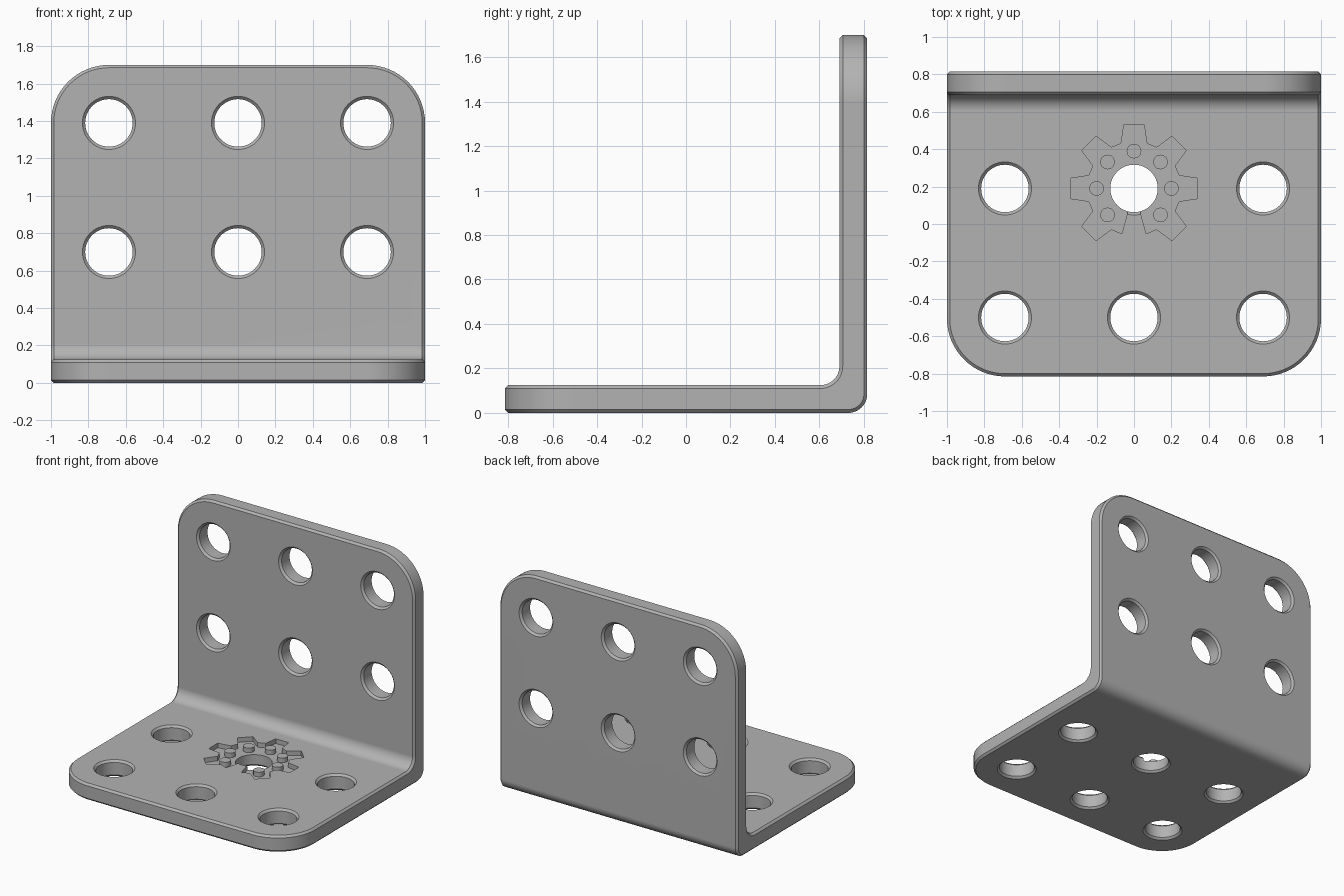
import bpy
import bmesh
from math import sin, cos, radians, pi
from mathutils import Matrix, Vector

default = bpy.data.objects.get("Cube")
if default:
    bpy.data.objects.remove(default, do_unlink=True)

WIDTH, DEPTH, HEIGHT, THICK = 2.0, 1.63, 1.70, 0.125
CHAMFER, HOLE_R, PITCH = 0.015, 0.127, 0.69
FRONT, BACK = -DEPTH / 2, DEPTH / 2
INNER = BACK - THICK
POCKET_DEPTH = 0.035
GEAR_Y = 0.19

grey = bpy.data.materials.new("plain grey")
grey.use_nodes = True
grey.diffuse_color = (0.45, 0.45, 0.45, 1)
grey.node_tree.nodes["Principled BSDF"].inputs["Base Color"].default_value = grey.diffuse_color


def finish(bm, name):
    bmesh.ops.recalc_face_normals(bm, faces=bm.faces)
    mesh = bpy.data.meshes.new(name)
    bm.to_mesh(mesh)
    bm.free()
    mesh.materials.append(grey)
    obj = bpy.data.objects.new(name, mesh)
    bpy.context.collection.objects.link(obj)
    return obj


def extrude_polygon(bm, points, direction):
    face = bm.faces.new([bm.verts.new(p) for p in points])
    extruded = bmesh.ops.extrude_face_region(bm, geom=[face])["geom"]
    moved = [v for v in extruded if isinstance(v, bmesh.types.BMVert)]
    bmesh.ops.translate(bm, verts=moved, vec=direction)
    bmesh.ops.recalc_face_normals(bm, faces=bm.faces)


def round_edges(bm, test, radius, segments):
    edges = [e for e in bm.edges if test((e.verts[0].co + e.verts[1].co) / 2,
                                         e.verts[1].co - e.verts[0].co)]
    bmesh.ops.bevel(bm, geom=edges, offset=radius, segments=segments,
                    profile=0.5, affect='EDGES')


def select_only(obj):
    bpy.ops.object.select_all(action='DESELECT')
    obj.select_set(True)
    bpy.context.view_layer.objects.active = obj


def apply(obj, modifier):
    select_only(obj)
    bpy.ops.object.modifier_apply(modifier=modifier.name)


def cut(obj, cutter):
    cutter.hide_render = True
    mod = obj.modifiers.new("cut", 'BOOLEAN')
    mod.operation, mod.solver, mod.object = 'DIFFERENCE', 'EXACT', cutter
    apply(obj, mod)
    bpy.data.objects.remove(cutter, do_unlink=True)


def hole_cutter(name, centre, rotation):
    """Lathed pin that flares at both plate surfaces to leave chamfers."""
    bm = bmesh.new()
    half, over = THICK / 2, 0.02
    wide = HOLE_R + CHAMFER + over
    profile = [(0, -half - over), (wide, -half - over), (HOLE_R, -half + CHAMFER),
               (HOLE_R, half - CHAMFER), (wide, half + over), (0, half + over)]
    verts = [bm.verts.new((r, 0, z)) for r, z in profile]
    edges = [bm.edges.new(pair) for pair in zip(verts, verts[1:])]
    bmesh.ops.spin(bm, geom=verts + edges, cent=(0, 0, 0), axis=(0, 0, 1),
                   angle=2 * pi, steps=48)
    bmesh.ops.remove_doubles(bm, verts=bm.verts, dist=1e-4)
    bm.transform(Matrix.Translation(centre) @ rotation)
    return finish(bm, name)


# Folded plate with rounded bends and rounded free corners
bm = bmesh.new()
x0 = -WIDTH / 2
extrude_polygon(bm, [(x0, FRONT, 0), (x0, BACK, 0), (x0, BACK, HEIGHT),
                     (x0, INNER, HEIGHT), (x0, INNER, THICK), (x0, FRONT, THICK)],
                Vector((WIDTH, 0, 0)))
round_edges(bm, lambda m, d: abs(d.x) > 1 and m.y > INNER - 0.01 and m.z < THICK + 0.01,
            0.085, 12)
round_edges(bm, lambda m, d: (m.y < FRONT + 0.01 and abs(d.z) > 0.1)
            or (m.z > HEIGHT - 0.01 and abs(d.y) > 0.1), 0.31, 16)
bracket = finish(bm, "angle_bracket")

edge_chamfer = bracket.modifiers.new("edge chamfer", 'BEVEL')
edge_chamfer.width, edge_chamfer.segments = CHAMFER, 1
edge_chamfer.limit_method, edge_chamfer.angle_limit = 'ANGLE', radians(40)
apply(bracket, edge_chamfer)

# Bolt holes through both flanges
for x in (-PITCH, 0, PITCH):
    for row in (0, 1):
        cut(bracket, hole_cutter("base_hole_cutter",
                                 Vector((x, GEAR_Y - row * PITCH, THICK / 2)), Matrix()))
        cut(bracket, hole_cutter("upright_hole_cutter",
                                 Vector((x, BACK - THICK / 2, 0.70 + row * PITCH)),
                                 Matrix.Rotation(pi / 2, 4, 'X')))

# Shallow cogwheel recess: seven teeth, with a plain wedge left at the front
def polar(angle, radius, z):
    a = radians(angle)
    return (radius * cos(a), GEAR_Y + radius * sin(a), z)


tooth_angles = [-45 + 45 * k for k in range(7)]
floor = THICK - POCKET_DEPTH
outline = [(0, GEAR_Y, floor), polar(-75, 0.25, floor)]
for angle in tooth_angles:
    outline += [polar(angle + da, r, floor)
                for da, r in ((-16, 0.25), (-9, 0.345), (9, 0.345), (16, 0.25))]
outline.append(polar(255, 0.25, floor))
bm = bmesh.new()
extrude_polygon(bm, outline, Vector((0, 0, POCKET_DEPTH + 0.05)))
cut(bracket, finish(bm, "cog_recess_cutter"))

# Round studs standing in the recess
bm = bmesh.new()
for angle in tooth_angles:
    x, y, z = polar(angle, 0.2, THICK - POCKET_DEPTH / 2 - 0.005)
    bmesh.ops.create_cone(bm, cap_ends=True, segments=24, radius1=0.039, radius2=0.039,
                          depth=POCKET_DEPTH + 0.01, matrix=Matrix.Translation((x, y, z)))
studs = finish(bm, "cog_studs")

# Smooth bends and bores, crisp chamfers
for obj in (bracket, studs):
    select_only(obj)
    bpy.ops.object.shade_smooth_by_angle(angle=radians(30))
    weighted = obj.modifiers.new("flat panels", 'WEIGHTED_NORMAL')
    weighted.keep_sharp = True
